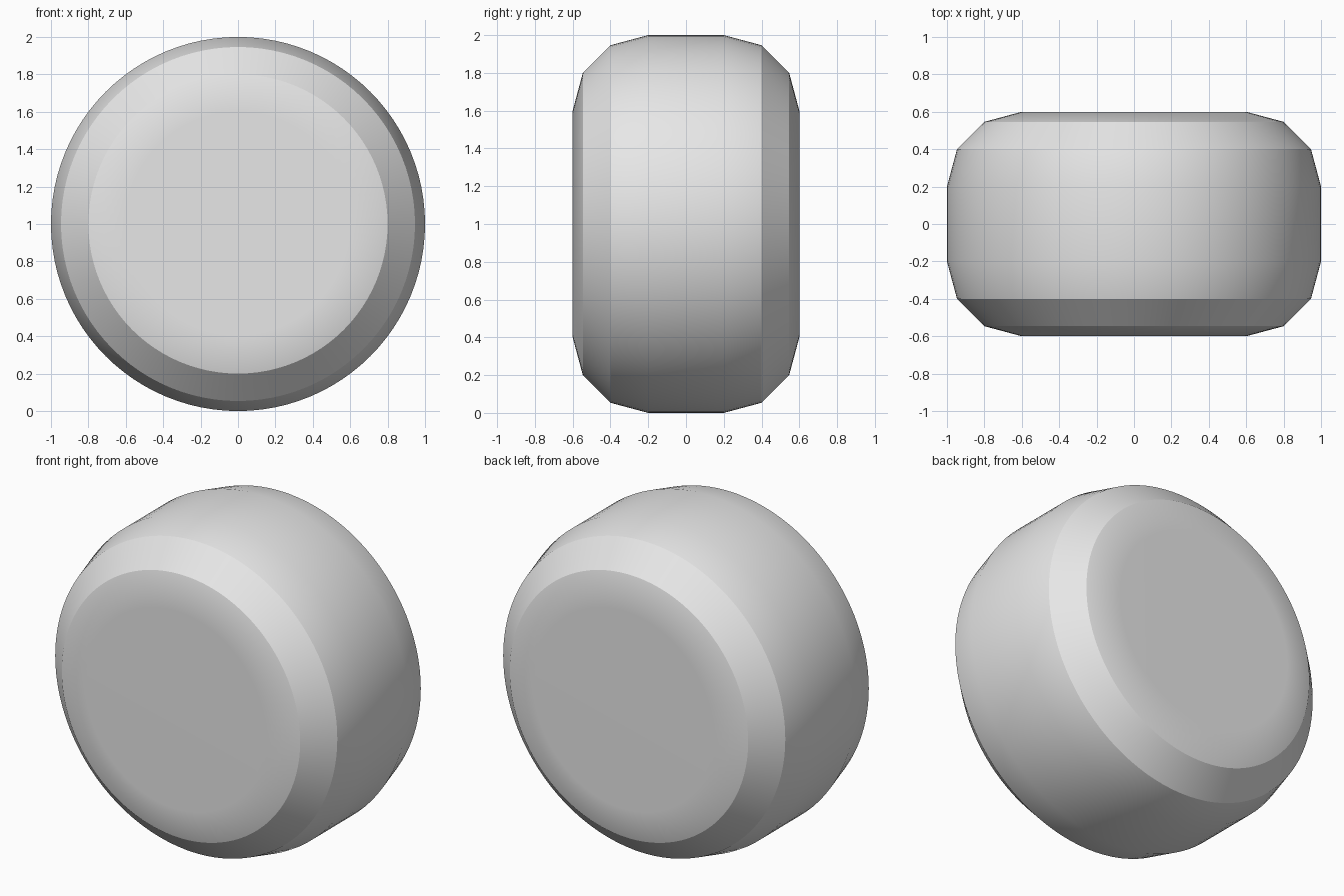
import bpy
import bmesh
from math import radians
from mathutils import Matrix

if "Cube" in bpy.data.objects:
    bpy.data.objects.remove(bpy.data.objects["Cube"], do_unlink=True)

# Plain grey material
grey = bpy.data.materials.new("plain_grey")
grey.use_nodes = True
colour = (0.8, 0.8, 0.8, 1)
grey.diffuse_color = colour
grey.node_tree.nodes["Principled BSDF"].inputs["Base Color"].default_value = colour

# Solid wheel: a cylinder lying along y with both rims rounded in three steps
bm = bmesh.new()
bmesh.ops.create_cone(
    bm, cap_ends=True, segments=96, radius1=1, radius2=1, depth=1.2,
    matrix=Matrix.Translation((0, 0, 1)) @ Matrix.Rotation(radians(90), 4, "X"))
rims = [e for e in bm.edges if abs(e.verts[0].co.y - e.verts[1].co.y) < 0.01]
bmesh.ops.bevel(bm, geom=rims, offset=0.4, offset_type="OFFSET", segments=3,
                profile=0.5, affect="EDGES", clamp_overlap=False)
bmesh.ops.recalc_face_normals(bm, faces=bm.faces)

mesh = bpy.data.meshes.new("wheel")
bm.to_mesh(mesh)
bm.free()
mesh.materials.append(grey)
wheel = bpy.data.objects.new("wheel", mesh)
bpy.context.collection.objects.link(wheel)

# Soft tread and hub edges, crisp middle steps
bpy.context.view_layer.objects.active = wheel
wheel.select_set(True)
bpy.ops.object.shade_smooth_by_angle(angle=radians(22))
weighted = wheel.modifiers.new("flat_hub_shading", "WEIGHTED_NORMAL")
weighted.keep_sharp = True
